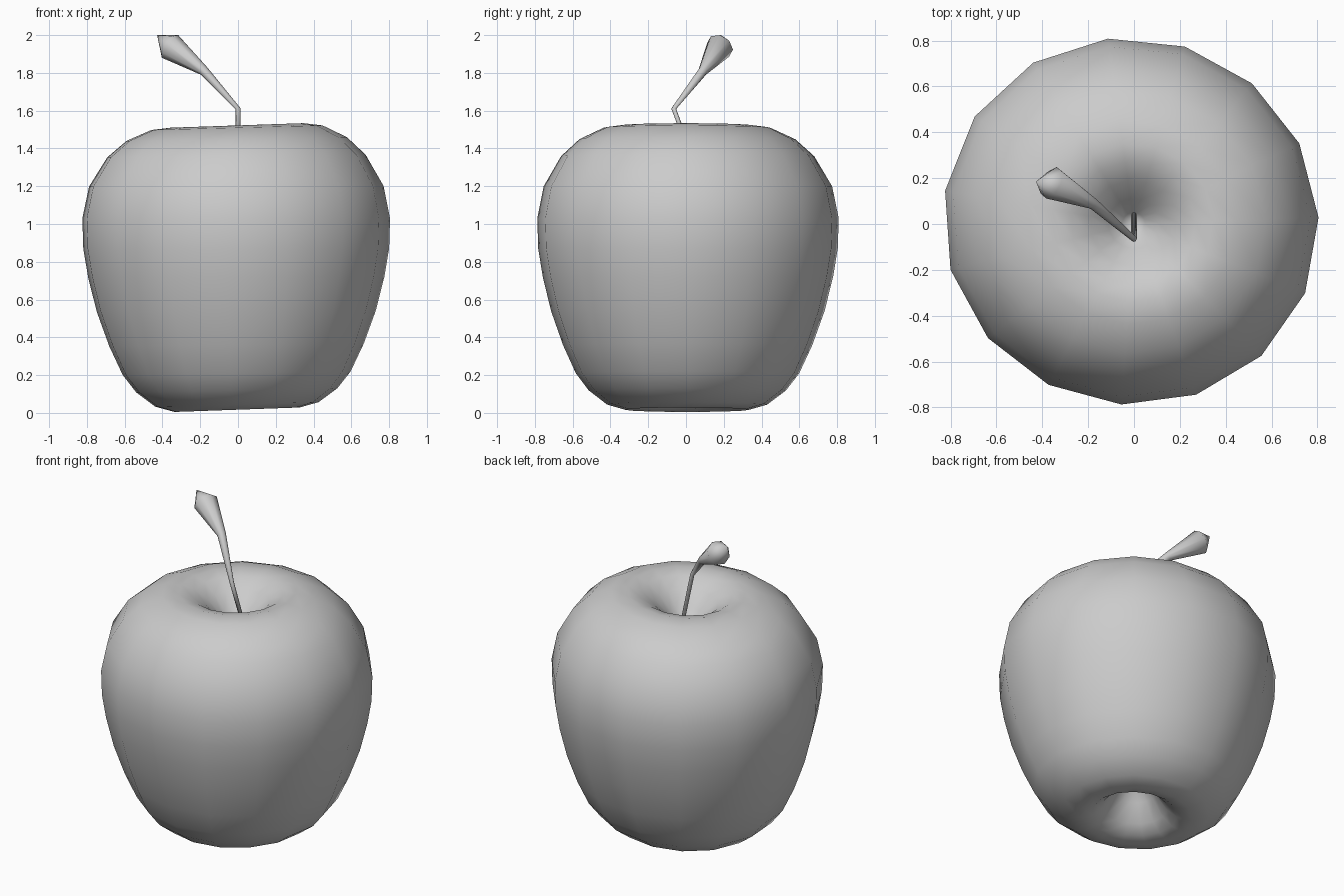
import bpy, bmesh
from math import sin, cos, pi, radians
from mathutils import Vector

cube = bpy.data.objects.get("Cube")
if cube:
    bpy.data.objects.remove(cube, do_unlink=True)

grey = bpy.data.materials.new("plain grey")
grey.use_nodes = True
COLOUR = (0.6, 0.6, 0.6, 1)
grey.diffuse_color = COLOUR
grey.node_tree.nodes["Principled BSDF"].inputs["Base Color"].default_value = COLOUR


def skin(name, start, rings, end):
    """Join rings of points from a start pole to an end pole, smooth shaded."""
    bm = bmesh.new()
    loops = [[bm.verts.new(p) for p in ring] for ring in rings]
    first, last = bm.verts.new(start), bm.verts.new(end)
    n = len(loops[0])
    for i in range(n):
        j = (i + 1) % n
        bm.faces.new((first, loops[0][j], loops[0][i]))
        bm.faces.new((last, loops[-1][i], loops[-1][j]))
        for a, b in zip(loops, loops[1:]):
            bm.faces.new((a[i], a[j], b[j], b[i]))
    bmesh.ops.recalc_face_normals(bm, faces=bm.faces[:])
    for f in bm.faces:
        f.smooth = True
    mesh = bpy.data.meshes.new(name)
    bm.to_mesh(mesh)
    bm.free()
    mesh.materials.append(grey)
    obj = bpy.data.objects.new(name, mesh)
    bpy.context.collection.objects.link(obj)
    return obj


# Fruit body: turned profile, slightly out of round and tilted at both lips
SIDES = 15
PROFILE = [(0.06, 0.27), (0.12, 0.18), (0.19, 0.08), (0.25, 0.035), (0.33, 0.017),
           (0.43, 0.045), (0.53, 0.12), (0.6, 0.21), (0.67, 0.36), (0.735, 0.54),
           (0.78, 0.72), (0.805, 0.87), (0.81, 1.03), (0.775, 1.2), (0.68, 1.36),
           (0.58, 1.45), (0.45, 1.51), (0.35, 1.522), (0.27, 1.502), (0.19, 1.45),
           (0.11, 1.37), (0.05, 1.3)]


def body_ring(r, z):
    points = []
    for i in range(SIDES):
        a = radians(2) + 2 * pi * i / SIDES
        wobble = 1 + 0.022 * cos(a - radians(140)) + 0.015 * cos(2 * (a - radians(160)))
        x, y = r * wobble * cos(a), r * wobble * sin(a)
        points.append((x, y, z + 0.06 * x * (1 - r / 0.81)))
    return points


skin("fruit_body", (0, 0.02, 0.31), [body_ring(r, z) for r, z in PROFILE], (0, 0.02, 1.27))

# Stem: bent, flaring to a blunt pointed tip
PATH = [Vector(p) for p in ((0, 0.04, 1.33), (0, -0.065, 1.61),
                            (-0.18, 0.09, 1.81), (-0.36, 0.18, 1.94))]
RADII = (0.012, 0.013, 0.026, 0.074)
TIP = Vector((-0.428, 0.185, 2.0))


def stem_ring(i):
    ahead = PATH[min(i + 1, len(PATH) - 1)]
    behind = PATH[max(i - 1, 0)]
    axis = (ahead - behind).normalized()
    side = axis.cross(Vector((0, 1, 0))).normalized()
    up = axis.cross(side)
    return [PATH[i] + RADII[i] * (side * cos(k * pi / 4) + up * sin(k * pi / 4))
            for k in range(8)]


skin("stem", PATH[0], [stem_ring(i) for i in range(len(PATH))], TIP)
